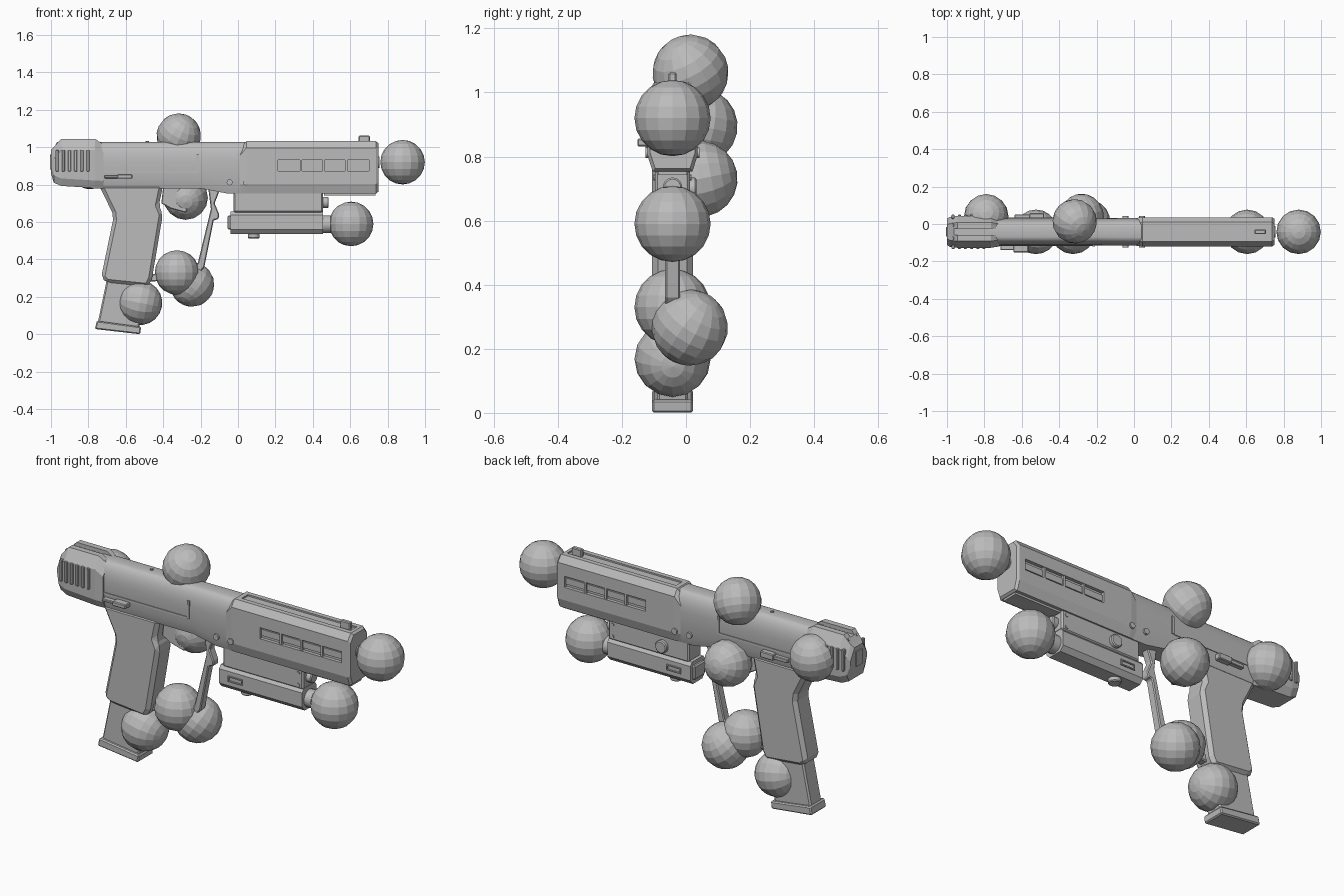
import bpy, bmesh, math
from mathutils import Matrix, Vector

C = -0.042  # y of the centre plane of the body
if "Cube" in bpy.data.objects:
    bpy.data.objects.remove(bpy.data.objects["Cube"], do_unlink=True)

grey = bpy.data.materials.new("plain grey")
grey.use_nodes = True
grey.diffuse_color = (0.5, 0.5, 0.5, 1)
grey.node_tree.nodes["Principled BSDF"].inputs["Base Color"].default_value = (0.5, 0.5, 0.5, 1)


def finish(name, bm, bevel=0, smooth=False):
    bmesh.ops.recalc_face_normals(bm, faces=bm.faces)
    mesh = bpy.data.meshes.new(name)
    bm.to_mesh(mesh)
    bm.free()
    mesh.materials.append(grey)
    ob = bpy.data.objects.new(name, mesh)
    bpy.context.collection.objects.link(ob)
    bpy.ops.object.select_all(action='DESELECT')
    bpy.context.view_layer.objects.active = ob
    ob.select_set(True)
    if bevel:
        mod = ob.modifiers.new("bevel", 'BEVEL')
        mod.width, mod.segments, mod.limit_method = bevel, 1, 'ANGLE'
    if smooth:
        bpy.ops.object.shade_smooth_by_angle(angle=math.radians(32))
    return ob


def box(name, x0, x1, y0, y1, z0, z1, bevel=0):
    """Box with y measured from the centre plane."""
    bm = bmesh.new()
    size = Matrix.Diagonal((x1 - x0, y1 - y0, z1 - z0, 1))
    mid = Matrix.Translation(((x0 + x1) / 2, C + (y0 + y1) / 2, (z0 + z1) / 2))
    bmesh.ops.create_cube(bm, size=1, matrix=mid @ size)
    return finish(name, bm, bevel)


def side_box(name, x0, x1, s, y0, y1, z0, z1, bevel=0):
    a, b = sorted((s * y0, s * y1))
    return box(name, x0, x1, a, b, z0, z1, bevel)


def prism(name, pts, hw, bevel=0):
    """Side outline in x and z, extruded across the width."""
    bm = bmesh.new()
    face = bm.faces.new([bm.verts.new((x, C - hw, z)) for x, z in pts])
    out = bmesh.ops.extrude_face_region(bm, geom=[face])
    verts = [v for v in out["geom"] if isinstance(v, bmesh.types.BMVert)]
    bmesh.ops.translate(bm, verts=verts, vec=(0, 2 * hw, 0))
    return finish(name, bm, bevel)


def rod(name, centre, axis, radius, length, sides=16, bevel=0):
    bm = bmesh.new()
    turn = Vector(axis).to_track_quat('Z', 'Y').to_matrix().to_4x4()
    place = Matrix.Translation((centre[0], C + centre[1], centre[2])) @ turn
    bmesh.ops.create_cone(bm, cap_ends=True, segments=sides, radius1=radius,
                          radius2=radius, depth=length, matrix=place)
    return finish(name, bm, bevel, True)


def loft(name, stations, low, top, steps=1):
    """Body along x: stations of (x, half width, bottom, top); corners cut by low and top."""
    bm = bmesh.new()
    rings = []
    for x, hw, zb, zt in stations:
        half = [(hw - low[0], zb), (hw, zb + low[1])]
        for i in range(steps + 1):
            a = math.pi / 2 * i / steps
            half.append((hw - top[0] * (1 - math.cos(a)), zt - top[1] * (1 - math.sin(a))))
        ring = half + [(-y, z) for y, z in reversed(half)]
        rings.append([bm.verts.new((x, C + y, z)) for y, z in ring])
    n = len(rings[0])
    for a, b in zip(rings, rings[1:]):
        for i in range(n):
            j = (i + 1) % n
            bm.faces.new((a[i], a[j], b[j], b[i]))
    bm.faces.new(rings[0])
    bm.faces.new(rings[-1])
    return finish(name, bm, smooth=steps > 1)


def cut(ob, cutter):
    mod = ob.modifiers.new("cut", 'BOOLEAN')
    mod.operation, mod.object, mod.solver = 'DIFFERENCE', cutter, 'EXACT'
    bpy.context.view_layer.objects.active = ob
    bpy.ops.object.modifier_apply(modifier=mod.name)
    bpy.data.objects.remove(cutter, do_unlink=True)


# Main body: rear block, rounded middle and square front housing
rear = loft("rear_block", [(-1, .07, .86, .985), (-.985, .08, .81, 1.0), (-.945, .085, .793, 1.045),
                           (-.765, .085, .782, 1.045), (-.72, .078, .78, 1.015)],
            (.02, .04), (.035, .06))
cut(rear, box("notch_cutter", -1.1, -.70, -.018, .018, 1.025, 1.1))
loft("middle_body", [(-.78, .072, .78, 1.027), (-.2, .072, .78, 1.027),
                     (-.06, .074, .753, 1.027), (.04, .074, .753, 1.027)], (.015, .05), (.045, .10), 6)
front = loft("front_housing", [(.01, .074, .753, .99), (.045, .078, .753, 1.032),
                               (.738, .078, .753, 1.032), (.75, .07, .762, 1.022)], (.016, .05), (.026, .035))
cut(front, box("groove_cutter", .07, .72, -.026, .026, 1.024, 1.1))
for s in (-1, 1):
    cut(front, side_box("window_cutter", .215, .70, s, .06, .12, .872, .932))
box("front_sight", .645, .705, -.012, .012, 1.01, 1.062, .004)
box("under_rail", .46, .735, -.045, .045, .742, .76)
rod("bore", (.75, 0, .92), (1, 0, 0), .03, .012)
rod("top_pin", (-.485, 0, 1.027), (0, 0, 1), .009, .012, 10)

# Details on both sides
for s, side in ((-1, "right"), (1, "left")):
    for i in range(1, 4):
        x = .215 + .485 * i / 4
        side_box(side + "_window_bar", x - .006, x + .006, s, .05, .075, .872, .932)
    side_box(side + "_window_rail", .215, .70, s, .05, .066, .885, .919)
    for i in range(6):
        x = -.975 + i * .033
        side_box(side + "_grip_rib", x, x + .016, s, .07, .092, .87, .985, .003)
    for x in (-.045, .042):
        rod(side + "_body_pin", (x, s * .074, .812), (0, 1, 0), .016, .02, 12)
    side_box(side + "_seam_plate", -.78, -.22, s, .06, .076, .862, .872)
    side_box(side + "_port_edge", -.222, -.208, s, .05, .077, .865, .96)
    rod(side + "_rear_dot", (-.965, s * .035, 1.018), (-1, 0, .8), .009, .014, 8)
side_box("rear_plate", -1.006, -.99, 1, -.025, .025, .88, .96)

# Control levers
box("right_lever_bar", -.715, -.565, -.098, -.06, .834, .848, .003)
box("right_lever_pad", -.645, -.565, -.11, -.06, .832, .856, .004)
box("left_lever_bar", -.64, -.48, .06, .092, .825, .845, .003)
box("left_lever_pad", -.56, -.48, .06, .10, .82, .853, .004)

# Handle and magazine
prism("handle", [(-.75, .80), (-.73, .77), (-.672, .65), (-.668, .612), (-.732, .302), (-.70, .275),
                 (-.482, .253), (-.46, .297), (-.402, .64), (-.423, .69), (-.40, .80)], .064, .02)
prism("magazine", [(-.70, .30), (-.752, .05), (-.53, .03), (-.485, .28)], .048, .008)
prism("magazine_base", [(-.755, .072), (-.765, .028), (-.523, .0), (-.518, .04)], .064, .006)

# Trigger and its guard
prism("trigger", [(-.40, .79), (-.30, .79), (-.325, .70), (-.27, .67), (-.28, .65),
                  (-.36, .672), (-.41, .70)], .02, .004)
prism("trigger_guard", [(-.16, .79), (-.09, .79), (-.125, .70), (-.10, .64), (-.105, .615), (-.13, .61),
                        (-.18, .36), (-.22, .31), (-.47, .28), (-.47, .32), (-.24, .35), (-.215, .38),
                        (-.145, .67)], .023, .005)

# Under-barrel lamp unit
box("lamp_mount", -.025, .455, -.055, .055, .65, .76, .008)
loft("lamp_body", [(-.04, .062, .535, .655), (.455, .062, .535, .655)], (.022, .025), (.015, .018))
box("lamp_rear_cap", -.055, -.03, -.045, .045, .56, .635, .006)
rod("lamp_bezel", (.475, 0, .588), (1, 0, 0), .047, .05, 20, .005)
rod("lamp_screw", (.465, 0, .705), (1, 0, 0), .03, .04, 14, .005)
rod("lamp_bottom_knob", (.085, 0, .53), (0, 0, 1), .032, .035, 14, .004)
rod("lamp_side_knob", (.13, .058, .70), (0, 1, 0), .034, .035, 14, .005)
for s, side in ((-1, "right"), (1, "left")):
    for z in (.672, .735):
        rod(side + "_mount_screw", (.428, s * .055, z), (0, 1, 0), .009, .008, 8)
    for z in (.583, .608):
        side_box(side + "_slot_edge", .015, .10, s, .058, .068, z, z + .006)
    for x in (.015, .094):
        side_box(side + "_slot_end", x, x + .006, s, .058, .068, .583, .614)

# Faceted marker balls: name, centre, pole direction
balls = [("muzzle_ball", (.88, C, .92), (0, 0, 1)),
         ("lamp_ball", (.605, C, .59), (0, 0, 1)),
         ("top_ball", (-.317, .014, 1.062), (.4, -.4, .8)),
         ("trigger_ball", (-.28, .042, .73), (0, 1, .2)),
         ("guard_near_ball", (-.326, C, .33), (0, 0, 1)),
         ("guard_far_ball", (-.246, .012, .266), (.4, .5, .8)),
         ("magazine_ball", (-.524, C, .168), (1, 0, -.2)),
         ("rear_ball", (-.79, .042, .895), (0, .2, 1))]
for name, place, pole in balls:
    bm = bmesh.new()
    turn = Vector(pole).to_track_quat('Z', 'Y').to_matrix().to_4x4()
    bmesh.ops.create_uvsphere(bm, u_segments=16, v_segments=10, radius=.119,
                              matrix=Matrix.Translation(place) @ turn)
    finish(name, bm)
